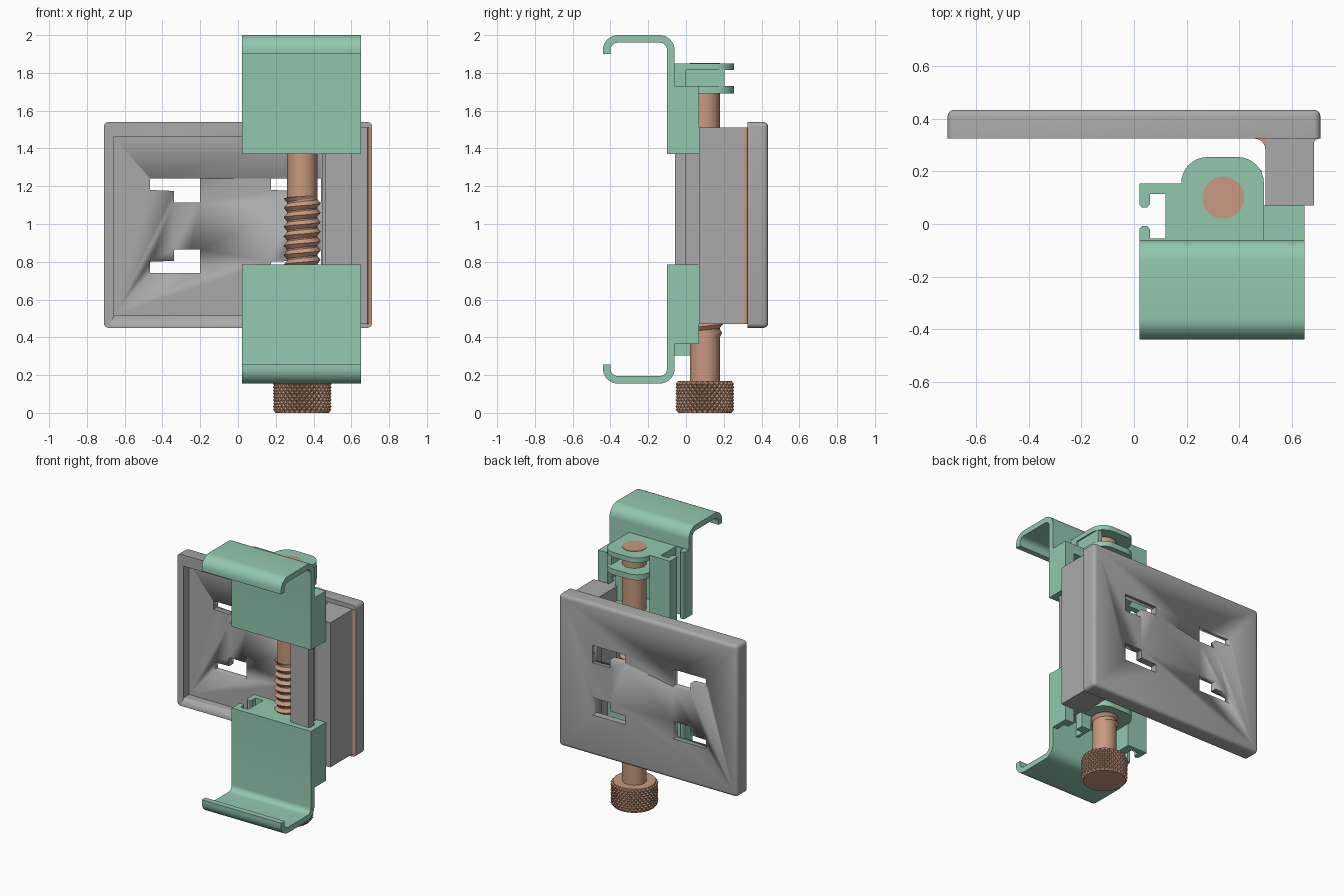
import bpy, bmesh, math
from mathutils import Vector

if "Cube" in bpy.data.objects:
    bpy.data.objects.remove(bpy.data.objects["Cube"])


def material(name, rgb):
    m = bpy.data.materials.new(name)
    m.diffuse_color = (*rgb, 1)
    m.use_nodes = True
    m.node_tree.nodes["Principled BSDF"].inputs["Base Color"].default_value = m.diffuse_color
    return m


GREEN = material("mint green", (0.29, 0.58, 0.43))
GRAY = material("mid gray", (0.40, 0.40, 0.40))
COPPER = material("copper", (0.58, 0.32, 0.21))


def finish(bm, name, mat, smooth=True):
    bmesh.ops.recalc_face_normals(bm, faces=bm.faces[:])
    me = bpy.data.meshes.new(name)
    bm.to_mesh(me)
    bm.free()
    me.materials.append(mat)
    ob = bpy.data.objects.new(name, me)
    bpy.context.collection.objects.link(ob)
    if smooth:
        bpy.ops.object.select_all(action='DESELECT')
        ob.select_set(True)
        bpy.context.view_layer.objects.active = ob
        bpy.ops.object.shade_smooth_by_angle(angle=math.radians(32))
    return ob


def prism(name, pts, axis, lo, hi, mat):
    """Extrude a 2D outline along an axis: x -> (y,z), y -> (x,z), z -> (x,y)."""
    k = "xyz".index(axis)
    bm = bmesh.new()
    def ring(h):
        out = []
        for p in pts:
            c = list(p)
            c.insert(k, h)
            out.append(bm.verts.new(c))
        return out
    a, b = ring(lo), ring(hi)
    bm.faces.new(a)
    bm.faces.new(b)
    n = len(pts)
    for i in range(n):
        j = (i + 1) % n
        bm.faces.new((a[i], a[j], b[j], b[i]))
    return finish(bm, name, mat)


def rect(x0, x1, y0, y1):
    return [(x0, y0), (x1, y0), (x1, y1), (x0, y1)]


def box(name, x0, x1, y0, y1, z0, z1, mat):
    return prism(name, rect(x0, x1, y0, y1), 'z', z0, z1, mat)


def arc(cx, cy, r, a0, a1, n=8):
    return [(cx + r * math.cos(math.radians(a0 + (a1 - a0) * i / n)),
             cy + r * math.sin(math.radians(a0 + (a1 - a0) * i / n))) for i in range(n + 1)]


# ---- back plate: rounded slab, shallow front recess, four stepped holes
bm = bmesh.new()
bmesh.ops.create_cube(bm, size=1)
for v in bm.verts:
    v.co = Vector((v.co.x * 1.42, 0.38 + v.co.y * 0.11, 0.995 + v.co.z * 1.09))
edges = [e for e in bm.edges if max(v.co.y for v in e.verts) > 0.4]
bmesh.ops.bevel(bm, geom=edges, offset=0.025, segments=4, profile=0.5, affect='EDGES')
plate = finish(bm, "back_plate", GRAY)


def cut(target, cutter):
    m = target.modifiers.new("cut", 'BOOLEAN')
    m.operation, m.solver, m.object = 'DIFFERENCE', 'EXACT', cutter
    cutter.hide_render = True
    cutter.hide_set(True)


cut(plate, box("recess_cutter", -0.66, 0.445, 0.2, 0.385, 0.515, 1.46, GRAY))
for dx in (0, 0.64):
    for zc, s in ((1.24, -1), (0.74, 1)):
        hole = [(-0.465, 0), (-0.2, 0), (-0.2, 0.125), (-0.34, 0.125), (-0.34, 0.065), (-0.465, 0.06)]
        cut(plate, prism("hole_cutter", [(x + dx, zc + s * z) for x, z in hole], 'y', 0.3, 0.5, GRAY))

# ---- side rail: thick web with a T-shaped tongue, and copper weld fillets
prism("side_rail", [(0.50, 0.33), (0.50, 0.07), (0.52, 0.07), (0.52, 0.0), (0.46, 0.0), (0.46, -0.058),
                    (0.60, -0.058), (0.60, 0.0), (0.565, 0.0), (0.565, 0.07), (0.685, 0.07), (0.685, 0.33)],
      'z', 0.47, 1.51, GRAY)
prism("inner_weld", [(0.505, 0.327)] + arc(0.46, 0.285, 0.04, 90, 0), 'z', 0.47, 1.51, COPPER)
prism("outer_weld", [(0.68, 0.327)] + arc(0.705, 0.305, 0.02, 90, 180), 'z', 0.47, 1.51, COPPER)

# ---- jaws: hooked front plates, mirrored top and bottom about z = 1.0775
hook = ([(-0.06, 1.37)] + arc(-0.14, 1.92, 0.08, 0, 90) + arc(-0.36, 1.92, 0.08, 90, 180)
        + [(-0.44, 1.90), (-0.40, 1.90)] + arc(-0.36, 1.92, 0.04, 180, 90)
        + arc(-0.14, 1.92, 0.04, 90, 0) + [(-0.10, 1.37)])
left_block = [(0.02, -0.06), (0.02, -0.02), (0.03, -0.008), (0.05, -0.008), (0.06, -0.02), (0.06, -0.055),
              (0.12, -0.055), (0.12, 0.115), (0.06, 0.115), (0.06, 0.075), (0.05, 0.063), (0.03, 0.063),
              (0.02, 0.075), (0.02, 0.155), (0.18, 0.155), (0.18, -0.06)]
ear = [(0.17, -0.08)] + [(0.495, -0.08)] + arc(0.395, 0.155, 0.1, 0, 90) + arc(0.28, 0.155, 0.1, 90, 180) + [(0.18, -0.08)]
ear = ear[1:]
right_block = [(0.43, -0.08), (0.65, -0.08), (0.65, 0.07), (0.575, 0.07), (0.575, 0.01), (0.61, 0.01),
               (0.61, -0.065), (0.45, -0.065), (0.45, 0.01), (0.51, 0.01), (0.51, 0.07), (0.43, 0.07)]


def flip(z):
    return 2.155 - z


for side in ("top", "bottom"):
    f = (lambda z: z) if side == "top" else flip
    prism(side + "_jaw_hook", [(y, f(z)) for y, z in hook], 'x', 0.02, 0.65, GREEN)
    prism(side + "_jaw_slotted_block", left_block, 'z', f(1.37), f(1.85), GREEN)
    end = 1.66 if side == "top" else 0.365
    prism(side + "_jaw_rail_channel", right_block, 'z', f(1.37), end, GREEN)

# top jaw: channel cap, floor plate and two-lipped screw bearing
box("top_jaw_channel_cap", 0.43, 0.65, -0.08, 0.07, 1.66, 1.73, GREEN)
prism("top_jaw_floor", ear, 'z', 1.37, 1.41, GREEN)
prism("bearing_lower_lip", ear, 'z', 1.69, 1.73, GREEN)
prism("bearing_upper_lip", ear, 'z', 1.815, 1.85, GREEN)
box("bearing_back_wall", 0.17, 0.495, -0.08, 0.0, 1.725, 1.82, GREEN)
box("bearing_side_wall", 0.45, 0.485, -0.08, 0.205, 1.725, 1.82, GREEN)
# bottom jaw: threaded nut block
prism("bottom_jaw_nut", ear, 'z', 0.47, 0.785, GREEN)

# ---- clamp screw
CX, CY = 0.34, 0.1


def circle(r, n=40):
    return [(CX + r * math.cos(2 * math.pi * i / n), CY + r * math.sin(2 * math.pi * i / n)) for i in range(n)]


prism("screw_shaft", circle(0.08), 'z', 0.15, 1.853, COPPER)

# helical thread: alternate valley and crest strips
bm = bmesh.new()
N, PITCH, Z0, TURNS = 32, 0.05, 0.385, 15
valley, crest = [], []
total = N * TURNS
for i in range(total + 1):
    a = 2 * math.pi * i / N
    z = Z0 + PITCH * i / N
    r = 0.077 + 0.021 * min(1, i / 12, (total - i) / 12)
    valley.append(bm.verts.new((CX + 0.077 * math.cos(a), CY + 0.077 * math.sin(a), z)))
    crest.append(bm.verts.new((CX + r * math.cos(a), CY + r * math.sin(a), z + PITCH / 2)))
for i in range(total):
    bm.faces.new((valley[i], valley[i + 1], crest[i + 1], crest[i]))
    if i + 1 + N <= total:
        bm.faces.new((crest[i], crest[i + 1], valley[i + 1 + N], valley[i + N]))
finish(bm, "screw_thread", COPPER)

# knurled knob: checkerboard of raised points
bm = bmesh.new()
SEG, ROWS = 64, 10
rings = []
for j in range(ROWS + 1):
    ring = []
    for i in range(SEG):
        a = 2 * math.pi * i / SEG
        r = 0.156 if (i + j) % 2 == 0 and 0 < j < ROWS else 0.141
        ring.append(bm.verts.new((CX + r * math.cos(a), CY + r * math.sin(a), 0.17 * j / ROWS)))
    rings.append(ring)
for j in range(ROWS):
    for i in range(SEG):
        k = (i + 1) % SEG
        q = (rings[j][i], rings[j][k], rings[j + 1][k], rings[j + 1][i])
        s = (i + j) % 2
        bm.faces.new((q[s], q[s + 1], q[(s + 3) % 4]))
        bm.faces.new((q[s + 1], q[s + 2], q[(s + 3) % 4]))
bm.faces.new(rings[0])
bm.faces.new(rings[-1])
finish(bm, "knurled_knob", COPPER, smooth=False)
